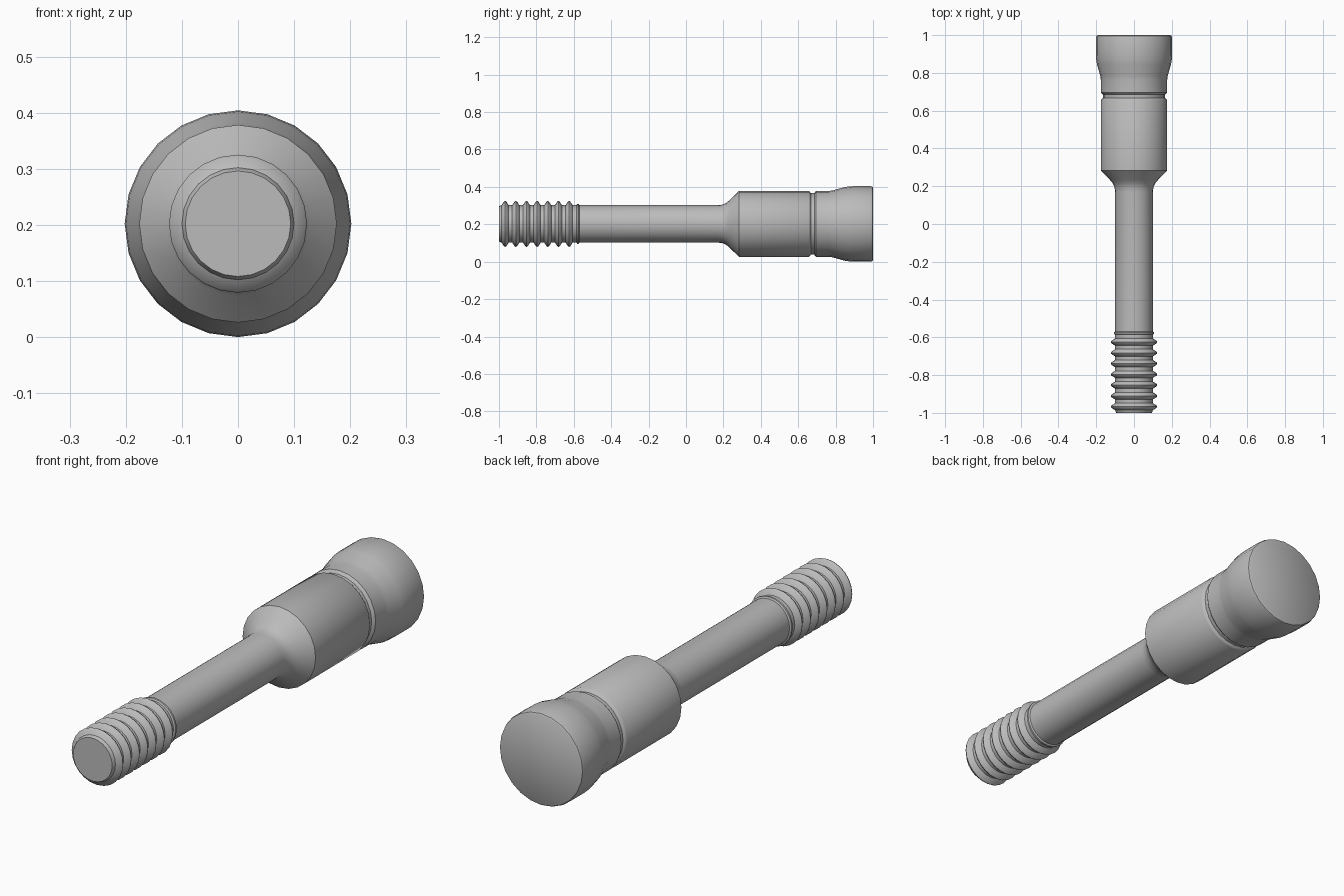
import bpy, bmesh, math

if "Cube" in bpy.data.objects:
    bpy.data.objects.remove(bpy.data.objects["Cube"])

SIDES = 24
AXIS_Z = 0.202

grey = bpy.data.materials.new("steel grey")
grey.diffuse_color = (0.5, 0.5, 0.5, 1)
grey.use_nodes = True
grey.node_tree.nodes["Principled BSDF"].inputs["Base Color"].default_value = grey.diffuse_color


def lathe(name, profile):
    """Revolve (y, radius) points about the y axis and close both ends."""
    bm = bmesh.new()
    rings = []
    for y, r in profile:
        rings.append([bm.verts.new((r * math.sin(2 * math.pi * i / SIDES), y,
                                    AXIS_Z + r * math.cos(2 * math.pi * i / SIDES)))
                      for i in range(SIDES)])
    for a, b in zip(rings, rings[1:]):
        for i in range(SIDES):
            j = (i + 1) % SIDES
            bm.faces.new((a[i], a[j], b[j], b[i]))
    bm.faces.new(rings[0])
    bm.faces.new(rings[-1])
    bmesh.ops.recalc_face_normals(bm, faces=bm.faces)
    mesh = bpy.data.meshes.new(name)
    bm.to_mesh(mesh)
    bm.free()
    mesh.materials.append(grey)
    obj = bpy.data.objects.new(name, mesh)
    bpy.context.collection.objects.link(obj)
    bpy.ops.object.select_all(action='DESELECT')
    obj.select_set(True)
    bpy.context.view_layer.objects.active = obj
    bpy.ops.object.shade_smooth_by_angle(angle=math.radians(35))


# Threaded tip: seven rounded ridges
profile = [(-1.0, 0.094), (-0.992, 0.098)]
for k in range(7):
    c = -0.967 + 0.057 * k
    profile += [(c - 0.019, 0.1), (c - 0.006, 0.12), (c, 0.123),
                (c + 0.006, 0.12), (c + 0.019, 0.1)]
# Small collar behind the thread
profile += [(-0.586, 0.1), (-0.582, 0.107), (-0.574, 0.107), (-0.57, 0.1)]
# Shaft and curved flare
profile += [(0.17, 0.1), (0.195, 0.103), (0.215, 0.112), (0.235, 0.129), (0.283, 0.176)]
# Body with a narrow groove
profile += [(0.656, 0.176), (0.662, 0.172), (0.667, 0.164), (0.686, 0.164),
            (0.691, 0.172), (0.696, 0.176)]
# Flared head with a rounded rim
profile += [(0.765, 0.176), (0.785, 0.179), (0.845, 0.196), (0.87, 0.2), (0.9, 0.202),
            (0.988, 0.202), (0.996, 0.199), (1.0, 0.193)]

lathe("threaded_pin", profile)
